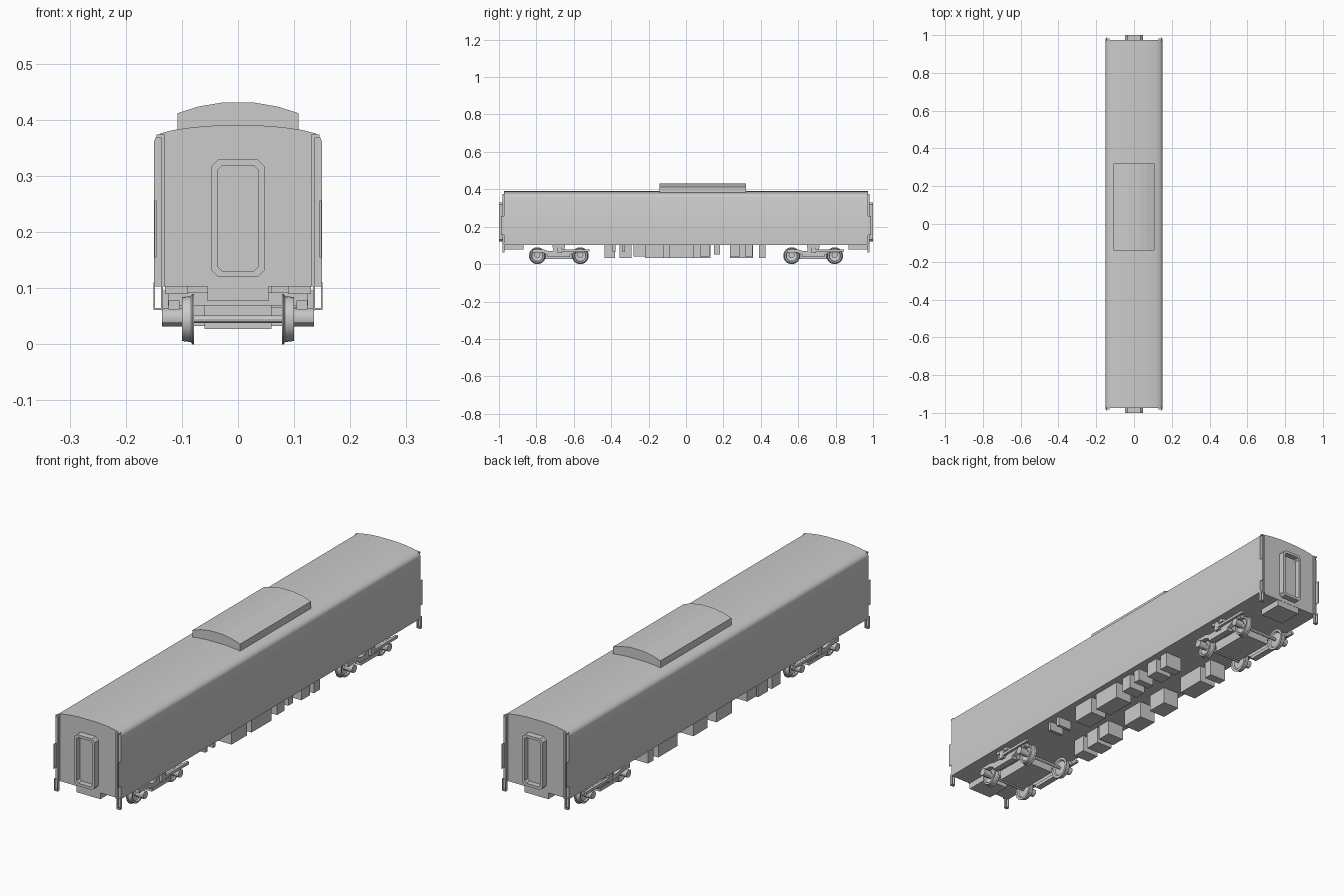
import bpy, bmesh, math

def make(name, bm, smooth=False):
    bmesh.ops.recalc_face_normals(bm, faces=bm.faces)
    me = bpy.data.meshes.new(name)
    bm.to_mesh(me)
    bm.free()
    ob = bpy.data.objects.new(name, me)
    bpy.context.collection.objects.link(ob)
    if smooth:
        bpy.ops.object.select_all(action='DESELECT')
        ob.select_set(True)
        bpy.context.view_layer.objects.active = ob
        bpy.ops.object.shade_smooth_by_angle(angle=math.radians(30))
    return ob

def loft(name, rings, smooth=False):
    """Bridge equal-length rings of points and cap both ends."""
    bm = bmesh.new()
    vs = [[bm.verts.new(p) for p in r] for r in rings]
    n = len(vs[0])
    for a, b in zip(vs, vs[1:]):
        for i in range(n):
            j = (i + 1) % n
            bm.faces.new((a[i], a[j], b[j], b[i]))
    bm.faces.new(vs[0])
    bm.faces.new(vs[-1])
    return make(name, bm, smooth)

def box(name, x0, x1, y0, y1, z0, z1):
    return loft(name, [[(x0, y0, z), (x1, y0, z), (x1, y1, z), (x0, y1, z)] for z in (z0, z1)])

def prism_y(name, half, y0, y1, smooth=False):
    """Extrude a left-right symmetric x,z profile along y."""
    pts = half + [(-x, z) for x, z in reversed(half)]
    return loft(name, [[(x, y, z) for x, z in pts] for y in (y0, y1)], smooth)

def prism_x(name, pts, x0, x1):
    return loft(name, [[(x, y, z) for y, z in pts] for x in (x0, x1)])

def lathe_x(name, profile, y, z, seg=24):
    """Revolve (x, radius) points about an axle parallel to x."""
    ang = [2 * math.pi * i / seg for i in range(seg)]
    return loft(name, [[(x, y + r * math.cos(a), z + r * math.sin(a)) for a in ang]
                       for x, r in profile], True)

# Car body and roof unit
prism_y("car_body", [(0.15, 0.103), (0.15, 0.36), (0.147, 0.368), (0.138, 0.376), (0.115, 0.382),
                     (0.08, 0.387), (0.04, 0.39)], -0.974, 0.974, True)
prism_y("roof_unit", [(0.108, 0.375), (0.108, 0.412), (0.07, 0.424), (0.028, 0.431)], -0.141, 0.321)

def door_ring(w, z0, z1, c, y):
    return [(-w + c, y, z0), (w - c, y, z0), (w, y, z0 + c), (w, y, z1 - c),
            (w - c, y, z1), (-w + c, y, z1), (-w, y, z1 - c), (-w, y, z0 + c)]

for e in (-1, 1):
    # Gangway frame with recessed door
    loft("gangway_door", [door_ring(0.047, 0.12, 0.33, 0.012, e * 0.965),
                          door_ring(0.047, 0.12, 0.33, 0.012, e * 1.0),
                          door_ring(0.036, 0.131, 0.319, 0.008, e * 1.0),
                          door_ring(0.036, 0.131, 0.319, 0.008, e * 0.977)])
    # Coupler housing
    ya, yb = sorted((e * 0.87, e * 0.973))
    box("coupler_housing", -0.054, 0.054, ya, yb, 0.077, 0.105)
    for s in (-1, 1):
        # Corner posts, side handrails and step loops
        ya, yb = sorted((e * 0.97, e * 0.982))
        def bar(name, a, b, z0, z1, y0=ya, y1=yb):
            xa, xb = sorted((s * a, s * b))
            box(name, xa, xb, y0, y1, z0, z1)
        bar("corner_post", 0.130, 0.137, 0.103, 0.373)
        bar("corner_post_top", 0.130, 0.145, 0.369, 0.374)
        yc, yd = sorted((e * 0.97, e * 0.99))
        bar("handrail", 0.1455, 0.1485, 0.155, 0.256, yc, yd)
        bar("step_outer", 0.148, 0.151, 0.061, 0.11)
        bar("step_inner", 0.134, 0.137, 0.061, 0.11)
        bar("step_tread", 0.134, 0.151, 0.061, 0.065)

# Bogies
WHEEL = [(0.081, 0.006), (0.084, 0.031), (0.078, 0.035), (0.078, 0.045), (0.081, 0.045),
         (0.084, 0.041), (0.1, 0.039), (0.1, 0.032), (0.094, 0.029), (0.09, 0.012),
         (0.101, 0.011), (0.101, 0.004)]
SIDE = [(-0.14, 0.062), (-0.085, 0.062), (-0.06, 0.05), (0.06, 0.05), (0.085, 0.062),
        (0.14, 0.062), (0.14, 0.078), (0.08, 0.078), (0.055, 0.07), (-0.055, 0.07),
        (-0.08, 0.078), (-0.14, 0.078)]
for c in (-0.68, 0.68):
    box("bogie_centre", -0.06, 0.06, c - 0.09, c + 0.09, 0.027, 0.07)
    box("bogie_bolster", -0.125, 0.125, c - 0.03, c + 0.03, 0.068, 0.092)
    for dy in (-0.115, 0.115):
        lathe_x("axle", [(-0.11, 0.0065), (0.11, 0.0065)], c + dy, 0.045, 12)
    for s in (-1, 1):
        def part(name, a, b, *yz):
            xa, xb = sorted((s * a, s * b))
            box(name, xa, xb, *yz)
        prism_x("bogie_side_frame", [(c + y, z) for y, z in SIDE], s * 0.104, s * 0.124)
        part("suspension_block", 0.09, 0.13, c - 0.033, c + 0.033, 0.09, 0.104)
        part("spring_plank", 0.1, 0.126, c - 0.06, c + 0.06, 0.038, 0.052)
        part("damper", 0.126, 0.137, c + 0.01, c + 0.165, 0.068, 0.079)
        part("damper_bracket", 0.12, 0.136, c - 0.008, c + 0.016, 0.06, 0.096)
        for dy in (-0.115, 0.115):
            lathe_x("wheel", [(s * x, r) for x, r in WHEEL], c + dy, 0.045)
            lathe_x("axle_box", [(s * 0.1, 0.016), (s * 0.135, 0.016)], c + dy, 0.048, 12)

# Underfloor equipment: centre y, half length, inner x, outer x, bottom z
EQUIPMENT = [
    (-0.408, 0.028, -0.05, -0.125, 0.033), (-0.323, 0.032, -0.05, -0.125, 0.033),
    (-0.25, 0.03, -0.05, -0.125, 0.042), (-0.07, 0.05, -0.05, -0.125, 0.033),
    (0.085, 0.045, -0.05, -0.125, 0.033), (0.297, 0.062, -0.05, -0.125, 0.033),
    (0.407, 0.018, -0.05, -0.125, 0.033),
    (-0.385, 0.007, 0.06, 0.125, 0.065), (-0.333, 0.007, 0.06, 0.125, 0.065),
    (-0.17, 0.05, 0.05, 0.125, 0.033), (-0.025, 0.065, 0.05, 0.125, 0.033),
    (0.1, 0.025, 0.05, 0.125, 0.042), (0.165, 0.016, 0.05, 0.125, 0.052),
    (0.262, 0.028, 0.05, 0.125, 0.042), (0.335, 0.02, 0.05, 0.125, 0.04)]
for y, h, a, b, z in EQUIPMENT:
    box("underfloor_box", min(a, b), max(a, b), y - h, y + h, z, 0.106)
